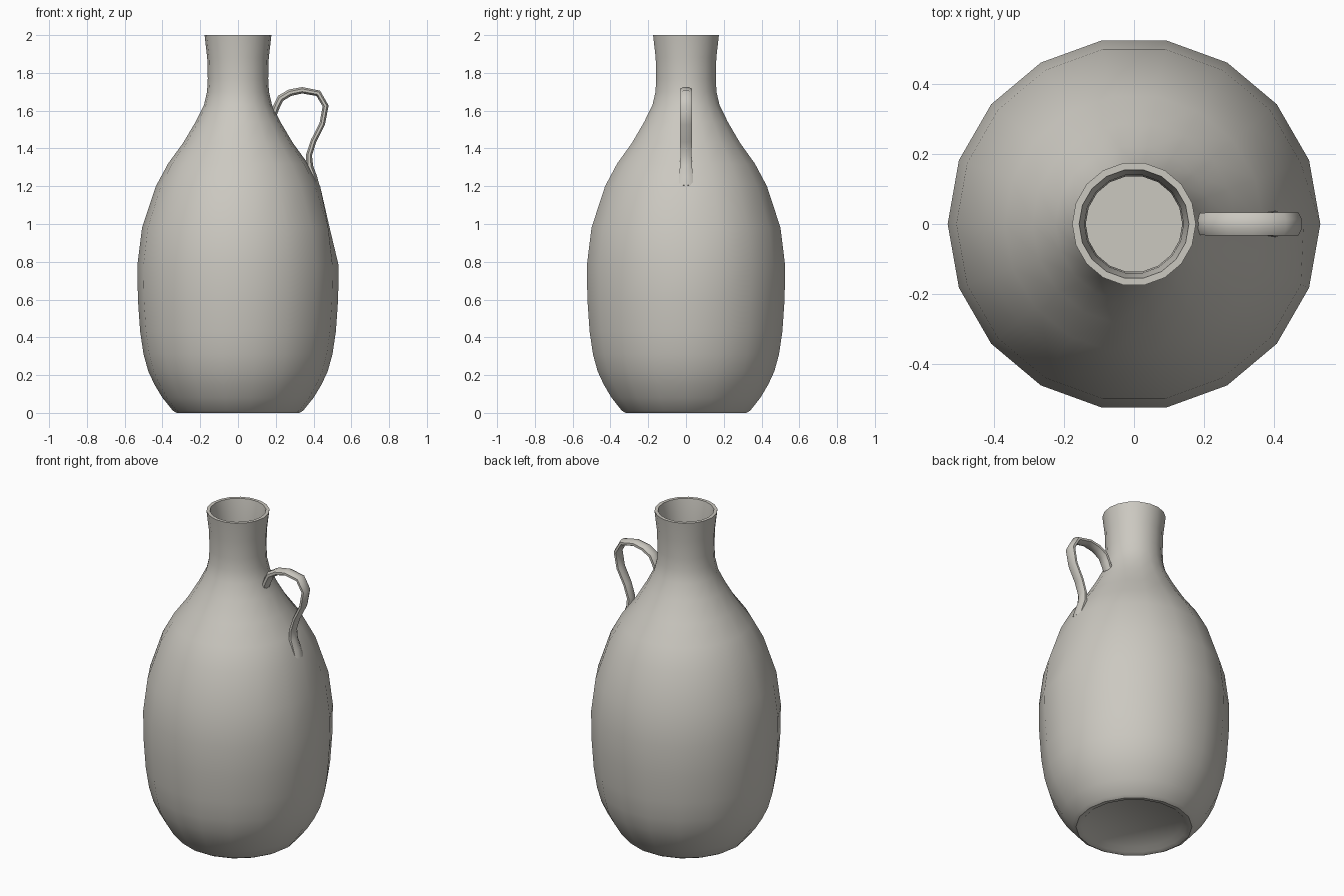
import bpy, bmesh, math
from mathutils import Vector

if "Cube" in bpy.data.objects:
    bpy.data.objects.remove(bpy.data.objects["Cube"])

# one pale stone-grey glaze
clay = bpy.data.materials.new("pale grey clay")
clay.diffuse_color = (0.60, 0.58, 0.53, 1)
clay.use_nodes = True
clay.node_tree.nodes["Principled BSDF"].inputs["Base Color"].default_value = clay.diffuse_color


def finish(name, bm, angle):
    bmesh.ops.recalc_face_normals(bm, faces=bm.faces)
    me = bpy.data.meshes.new(name)
    bm.to_mesh(me)
    bm.free()
    me.materials.append(clay)
    ob = bpy.data.objects.new(name, me)
    bpy.context.collection.objects.link(ob)
    bpy.ops.object.select_all(action='DESELECT')
    ob.select_set(True)
    bpy.context.view_layer.objects.active = ob
    bpy.ops.object.shade_smooth_by_angle(angle=math.radians(angle))
    return ob


def skin(bm, rings):
    """Join a list of vertex rings with quads and cap both ends."""
    n = len(rings[0])
    for a, b in zip(rings, rings[1:]):
        for i in range(n):
            j = (i + 1) % n
            bm.faces.new((a[i], a[j], b[j], b[i]))
    bm.faces.new(rings[0])
    bm.faces.new(rings[-1])


# jug body: recessed base, foot rim, belly, shoulder, neck, lip, plugged throat
profile = [(0.27, 0.025), (0.295, 0.005), (0.325, 0.0), (0.345, 0.012),
           (0.40, 0.08), (0.442, 0.15), (0.475, 0.22), (0.50, 0.31), (0.518, 0.43),
           (0.53, 0.60), (0.533, 0.78), (0.508, 0.98), (0.435, 1.20),
           (0.37, 1.32), (0.29, 1.43), (0.225, 1.54), (0.18, 1.63),
           (0.164, 1.70), (0.16, 1.77), (0.163, 1.88), (0.177, 2.0),
           (0.157, 2.0), (0.142, 1.90), (0.138, 1.77), (0.138, 1.62)]
SIDES = 18
bm = bmesh.new()
rings = []
for r, z in profile:
    ring = []
    for i in range(SIDES):
        a = 2 * math.pi * i / SIDES
        # the belly is slightly flattened below the handle
        k = 0.955 if i == 0 and abs(z - 0.98) < 0.01 else 1
        ring.append(bm.verts.new((r * k * math.cos(a), r * k * math.sin(a), z)))
    rings.append(ring)
skin(bm, rings)
finish("jug_body", bm, 40)

# handle: flattened strap swept along a loop; x, z, half thickness, half width
path = [(0.185, 1.575, .018, .030), (0.205, 1.625, .018, .032),
        (0.225, 1.665, .019, .033), (0.275, 1.695, .018, .033),
        (0.34, 1.708, .017, .033), (0.425, 1.692, .017, .033),
        (0.464, 1.625, .016, .033), (0.446, 1.53, .015, .032),
        (0.40, 1.44, .015, .031), (0.376, 1.365, .016, .030),
        (0.378, 1.305, .020, .032), (0.400, 1.245, .020, .037),
        (0.418, 1.20, .014, .038)]
bm = bmesh.new()
rings = []
for i, (x, z, t, w) in enumerate(path):
    p, q = path[max(i - 1, 0)], path[min(i + 1, len(path) - 1)]
    d = Vector((q[0] - p[0], 0, q[1] - p[1])).normalized()
    nrm = Vector((-d.z, 0, d.x))
    ring = []
    for k in range(8):
        a = math.pi * (k + 0.5) / 4
        ring.append(bm.verts.new(Vector((x, 0, z)) + nrm * t * 1.08 * math.sin(a)
                                 + Vector((0, 1, 0)) * w * 1.08 * math.cos(a)))
    rings.append(ring)
skin(bm, rings)
finish("handle", bm, 50)
